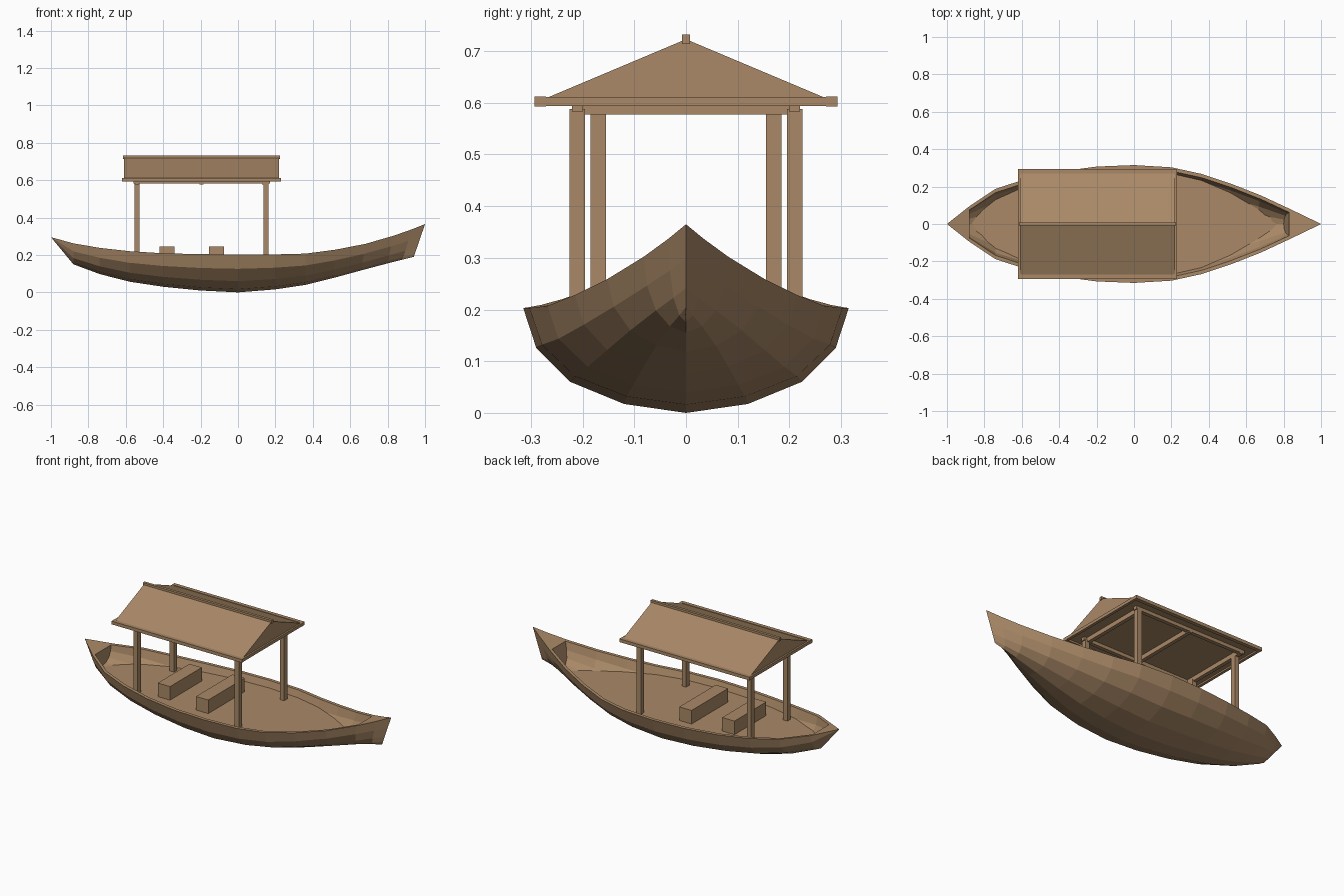
import bpy
import bmesh

cube = bpy.data.objects.get("Cube")
if cube:
    bpy.data.objects.remove(cube)

# Single timber colour
wood = bpy.data.materials.new("brown_wood")
wood.use_nodes = True
colour = (0.40, 0.25, 0.135, 1)
wood.diffuse_color = colour
wood.node_tree.nodes["Principled BSDF"].inputs["Base Color"].default_value = colour
wood.node_tree.nodes["Principled BSDF"].inputs["Roughness"].default_value = 0.8


def finish(name, bm):
    bmesh.ops.recalc_face_normals(bm, faces=bm.faces)
    mesh = bpy.data.meshes.new(name)
    bm.to_mesh(mesh)
    bm.free()
    mesh.materials.append(wood)
    obj = bpy.data.objects.new(name, mesh)
    bpy.context.collection.objects.link(obj)
    return obj


def box(name, x0, x1, y0, y1, z0, z1):
    bm = bmesh.new()
    bmesh.ops.create_cube(bm, size=1)
    for v in bm.verts:
        v.co.x = x1 if v.co.x > 0 else x0
        v.co.y = y1 if v.co.y > 0 else y0
        v.co.z = z1 if v.co.z > 0 else z0
    return finish(name, bm)


# Half section as fractions of half width and depth, keel to gunwale
SECTION = [(0, 0), (0.38, 0.085), (0.71, 0.295), (0.92, 0.62), (1, 1)]
FULL = [(-y, z) for y, z in SECTION[:0:-1]] + SECTION

# Hull stations: gunwale x, keel x, half width, gunwale z, keel z
STATIONS = [
    (-1.0, -1.0, 0, 0.295, 0.295),
    (-0.88, -0.88, 0.095, 0.262, 0.15),
    (-0.74, -0.74, 0.188, 0.238, 0.098),
    (-0.58, -0.58, 0.24, 0.22, 0.057),
    (-0.4, -0.4, 0.28, 0.209, 0.03),
    (-0.2, -0.2, 0.307, 0.204, 0.01),
    (0, 0, 0.315, 0.203, 0),
    (0.2, 0.2, 0.303, 0.203, 0.016),
    (0.36, 0.36, 0.268, 0.207, 0.04),
    (0.52, 0.51, 0.215, 0.228, 0.077),
    (0.68, 0.66, 0.152, 0.259, 0.118),
    (0.83, 0.80, 0.082, 0.302, 0.155),
    (0.93, 0.88, 0.034, 0.337, 0.175),
    (1.0, 0.94, 0, 0.365, 0.19),
]
WALL = 0.02
DECK_Z = 0.165


def ring(station, inset=0):
    xt, xk, hw, zt, zk = station
    hw, zk = max(hw - inset, 0), zk + inset
    return [(xk + (xt - xk) * f, y * hw, zk + (zt - zk) * f) for y, f in FULL]


# Hull: outer skin, inner skin, gunwale rim and solid ends
bm = bmesh.new()
outer = [[bm.verts.new(p) for p in ring(s)] for s in STATIONS]
inner_points = [ring(s, WALL) for s in STATIONS[1:-2]]
inner = [[bm.verts.new(p) for p in r] for r in inner_points]
for skin in (outer, inner):
    for a, b in zip(skin, skin[1:]):
        for i in range(len(FULL) - 1):
            bm.faces.new((a[i], a[i + 1], b[i + 1], b[i]))
hold = outer[1:-2]
for k in range(len(inner) - 1):
    for e in (0, -1):
        bm.faces.new((hold[k][e], hold[k + 1][e], inner[k + 1][e], inner[k][e]))
for k, end in ((0, outer[0]), (-1, outer[-2])):
    bm.faces.new(inner[k])
    for e in (0, -1):
        bm.faces.new((hold[k][e], end[e], inner[k][e]))
    bm.faces.new((inner[k][0], end[0], end[-1], inner[k][-1]))
bm.faces.new((outer[-2][0], outer[-1][0], outer[-1][-1], outer[-2][-1]))
bmesh.ops.remove_doubles(bm, verts=bm.verts, dist=0.0005)
finish("hull", bm)

# Deck: plate following the inner skin at deck height
side = [(-0.865, 0.03)]
for r in inner_points:
    half = r[len(SECTION) - 1:]
    for a, b in zip(half, half[1:]):
        if a[2] <= DECK_Z < b[2]:
            t = (DECK_Z - a[2]) / (b[2] - a[2])
            side.append((a[0] + (b[0] - a[0]) * t, a[1] + (b[1] - a[1]) * t))
side.append((0.77, 0.012))
side.sort()
bm = bmesh.new()
outline = side + [(x, -y) for x, y in reversed(side)]
bm.faces.new([bm.verts.new((x, y, DECK_Z)) for x, y in outline])
finish("deck", bm)

# Benches
box("rear_bench", -0.42, -0.34, -0.148, 0.148, DECK_Z, 0.245)
box("front_bench", -0.155, -0.075, -0.17, 0.17, DECK_Z, 0.245)

# Posts, long beams and eave rails on both sides
for name, s in (("left", 1), ("right", -1)):
    for part, x, y in (("front", 0.15, 0.21), ("rear", -0.54, 0.17)):
        box(f"{part}_{name}_post", x - 0.014, x + 0.014,
            s * y - 0.015, s * y + 0.015, DECK_Z - 0.01, 0.588)
    box(f"{name}_long_beam", -0.56, 0.17, s * 0.21 - 0.011, s * 0.21 + 0.011, 0.583, 0.606)
    box(f"{name}_eave_rail", -0.62, 0.23, s * 0.282 - 0.011, s * 0.282 + 0.011, 0.593, 0.612)

# Cross beams and end rails
for name, x in (("rear", -0.54), ("middle", -0.195), ("front", 0.14)):
    box(f"{name}_cross_beam", x - 0.011, x + 0.011, -0.22, 0.22, 0.577, 0.604)
for name, x in (("rear", -0.612), ("front", 0.222)):
    box(f"{name}_end_rail", x - 0.008, x + 0.008, -0.282, 0.282, 0.594, 0.6115)

# Gabled roof and ridge cap
bm = bmesh.new()
gable = [(-0.285, 0.603), (0.285, 0.603), (0, 0.723)]
ends = [[bm.verts.new((x, y, z)) for y, z in gable] for x in (-0.61, 0.22)]
for e in ends:
    bm.faces.new(e)
for i in range(3):
    j = (i + 1) % 3
    bm.faces.new((ends[0][i], ends[0][j], ends[1][j], ends[1][i]))
finish("roof", bm)
box("ridge_cap", -0.615, 0.225, -0.008, 0.008, 0.714, 0.732)
